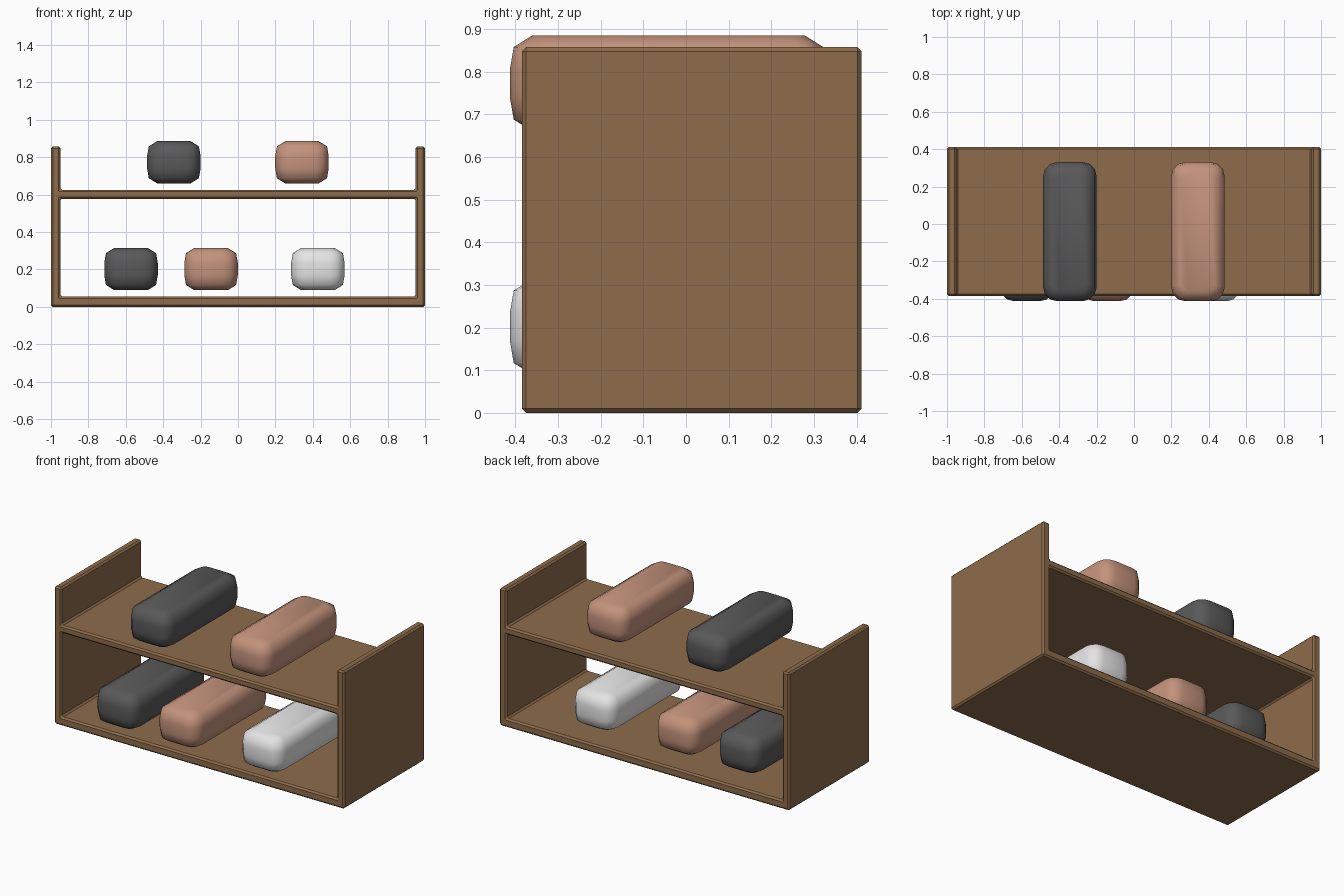
import bpy, bmesh, math

if "Cube" in bpy.data.objects:
    bpy.data.objects.remove(bpy.data.objects["Cube"])


def material(name, r, g, b):
    m = bpy.data.materials.new(name)
    m.use_nodes = True
    m.diffuse_color = (r, g, b, 1)
    m.node_tree.nodes["Principled BSDF"].inputs["Base Color"].default_value = (r, g, b, 1)
    return m


WOOD = material("brown wood", 0.27, 0.15, 0.07)
DARK = material("dark grey", 0.1, 0.1, 0.1)
PINK = material("dusty pink", 0.55, 0.29, 0.2)
WHITE = material("off white", 0.78, 0.78, 0.78)


def finish(name, bm, mat):
    bmesh.ops.recalc_face_normals(bm, faces=bm.faces[:])
    mesh = bpy.data.meshes.new(name)
    bm.to_mesh(mesh)
    bm.free()
    mesh.materials.append(mat)
    obj = bpy.data.objects.new(name, mesh)
    bpy.context.collection.objects.link(obj)
    return obj


# Rack: one solid frame, filled cell by cell in x and z, pushed through in y
def rack():
    xs = (-1, -0.95, 0.95, 1)
    zs = (0, 0.055, 0.578, 0.626, 0.858)
    bm = bmesh.new()
    for i in range(3):
        for k in range(4):
            if i == 1 and k % 2:      # open bays between the sides
                continue
            corners = ((i, k), (i + 1, k), (i + 1, k + 1), (i, k + 1))
            bm.faces.new([bm.verts.new((xs[a], -0.385, zs[c])) for a, c in corners])
    bmesh.ops.remove_doubles(bm, verts=bm.verts[:], dist=0.001)
    ext = bmesh.ops.extrude_face_region(bm, geom=bm.faces[:], use_keep_orig=True)
    moved = [v for v in ext["geom"] if isinstance(v, bmesh.types.BMVert)]
    bmesh.ops.translate(bm, verts=moved, vec=(0, 0.797, 0))
    bmesh.ops.recalc_face_normals(bm, faces=bm.faces[:])
    sharp = [e for e in bm.edges if len(e.link_faces) == 2 and e.calc_face_angle() > 0.5]
    bmesh.ops.bevel(bm, geom=sharp, offset=0.01, segments=1, affect='EDGES', clamp_overlap=True)
    finish("rack_frame", bm, WOOD)


# Shoe: soft rounded block made of stacked rounded-rectangle rings
def shoe(name, x, z, mat):
    half_x, half_y, steps = 0.143, 0.372, 4
    rows = ((-0.1125, 0.053), (-0.085, 0.009), (-0.033, 0),
            (0.033, 0), (0.085, 0.009), (0.1125, 0.053))
    bm = bmesh.new()
    rings = []
    for dz, inset in rows:
        r = 0.075 - 0.7 * inset
        ring = []
        for q, (sx, sy) in enumerate(((1, 1), (-1, 1), (-1, -1), (1, -1))):
            for s in range(steps):
                a = (q + s / (steps - 1)) * math.pi / 2
                ring.append(bm.verts.new((
                    x + sx * (half_x - inset - r) + r * math.cos(a),
                    -0.041 + sy * (half_y - inset - r) + r * math.sin(a),
                    z + dz)))
        rings.append(ring)
    n = len(rings[0])
    for low, high in zip(rings, rings[1:]):
        for i in range(n):
            j = (i + 1) % n
            bm.faces.new((low[i], low[j], high[j], high[i]))
    bm.faces.new(rings[0])
    bm.faces.new(rings[-1])
    for f in bm.faces:
        f.smooth = True
    finish(name, bm, mat)


rack()
UPPER, LOWER = 0.773, 0.202
shoe("upper_right_shoe", -0.343, UPPER, DARK)
shoe("upper_left_shoe", 0.342, UPPER, PINK)
shoe("lower_right_shoe", -0.572, LOWER, DARK)
shoe("lower_middle_shoe", -0.144, LOWER, PINK)
shoe("lower_left_shoe", 0.427, LOWER, WHITE)
